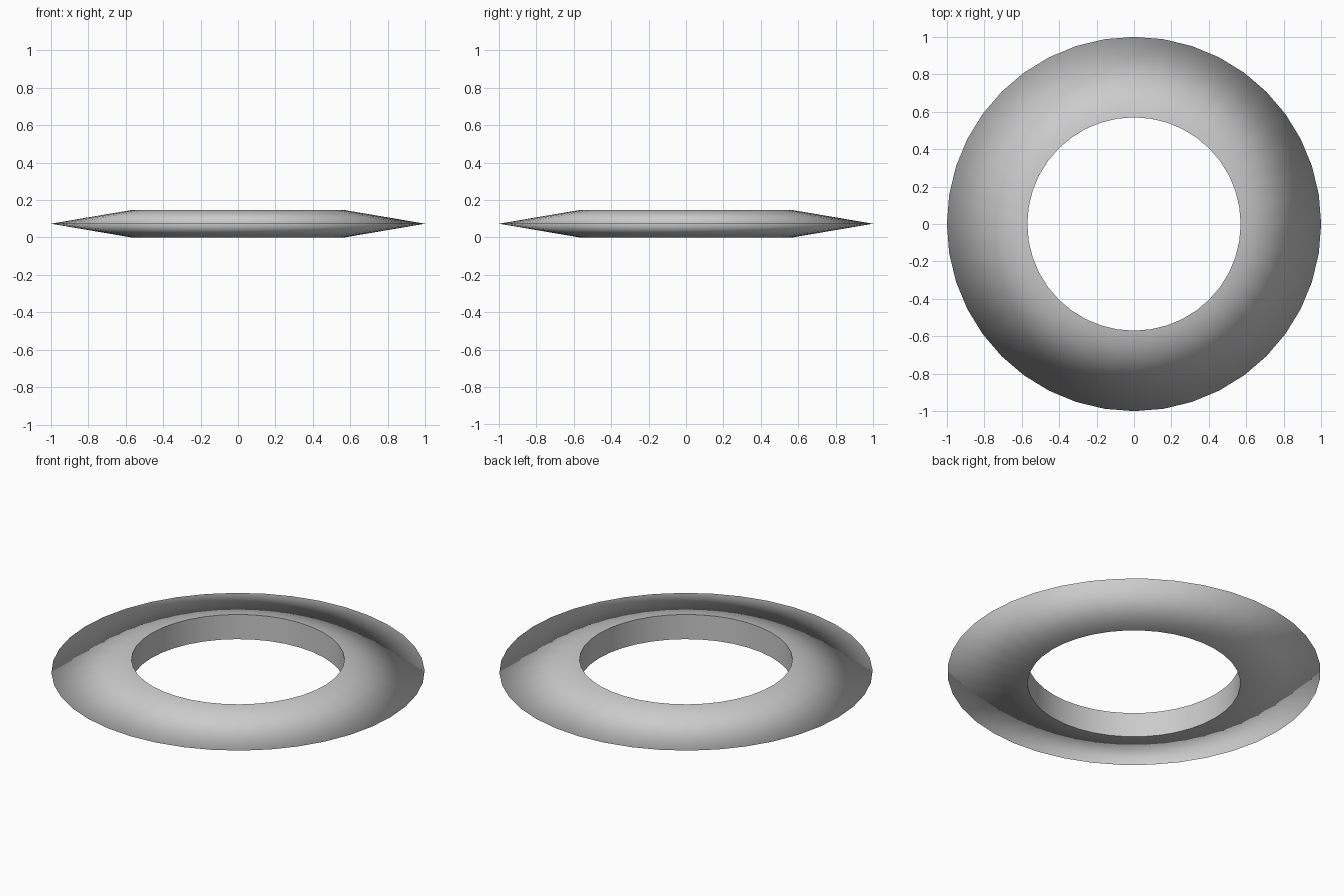
import bpy, bmesh
from math import cos, sin, tau

if "Cube" in bpy.data.objects:
    bpy.data.objects.remove(bpy.data.objects["Cube"])

SEGMENTS = 40
# Triangular cross-section (radius, z): outer rim, top inner edge, bottom inner edge
PROFILE = [(1.0, 0.073), (0.57, 0.146), (0.57, 0.0)]

bm = bmesh.new()
rings = [[bm.verts.new((r * cos(tau * i / SEGMENTS), r * sin(tau * i / SEGMENTS), z))
          for i in range(SEGMENTS)] for r, z in PROFILE]

# Bridge neighbouring rings into a closed band
for k in range(3):
    a, b = rings[k], rings[(k + 1) % 3]
    for i in range(SEGMENTS):
        j = (i + 1) % SEGMENTS
        bm.faces.new((a[i], a[j], b[j], b[i])).smooth = True
bmesh.ops.recalc_face_normals(bm, faces=bm.faces)

# Crisp inner edges, softly shaded outer rim
for ring in rings[1:]:
    for i in range(SEGMENTS):
        bm.edges.get((ring[i], ring[(i + 1) % SEGMENTS])).smooth = False

mesh = bpy.data.meshes.new("throwing_ring")
bm.to_mesh(mesh)
bm.free()
bpy.context.collection.objects.link(bpy.data.objects.new("throwing_ring", mesh))
